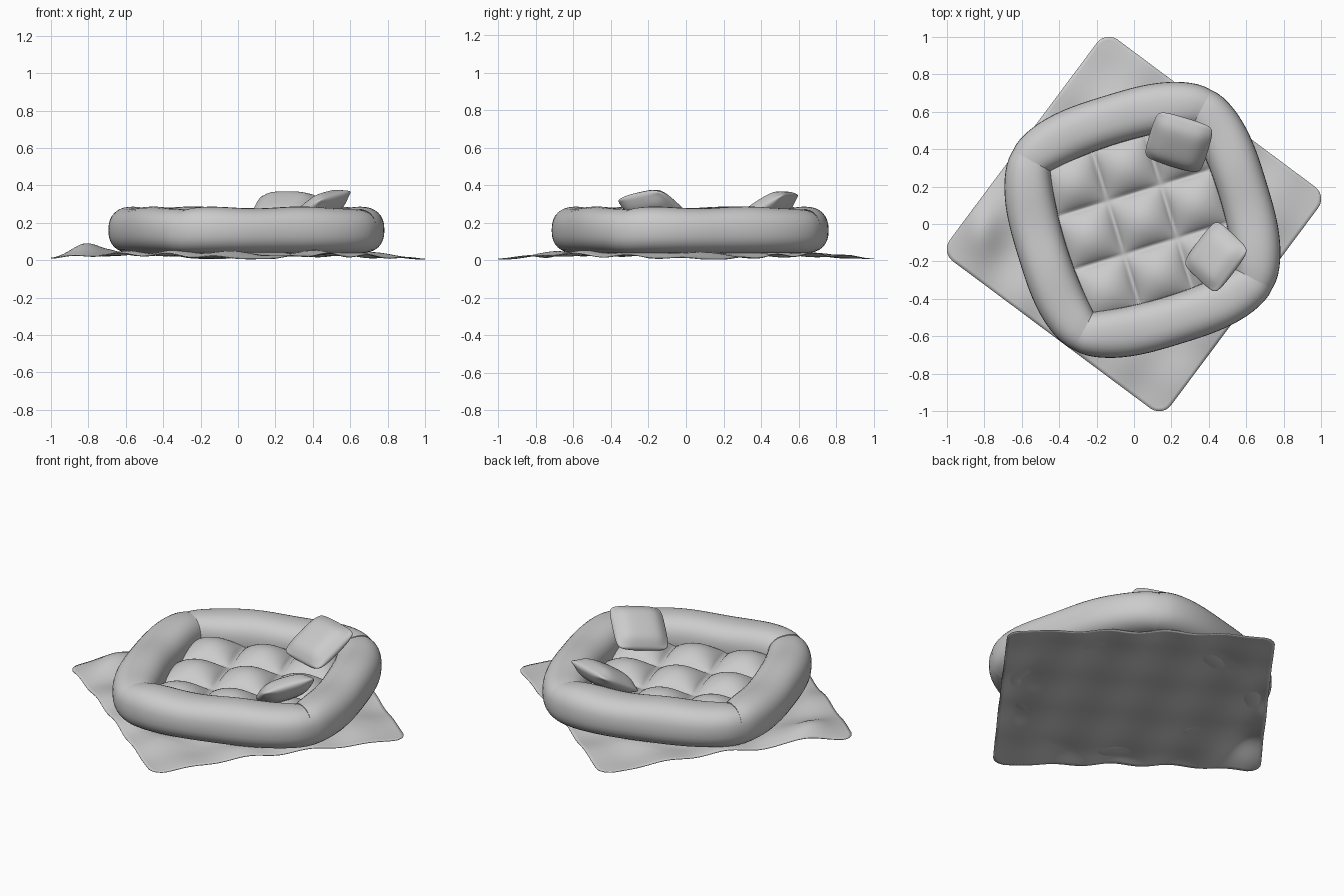
import bpy, bmesh, math
from math import sin, cos, pi, exp, radians
from mathutils import Matrix, Vector

if "Cube" in bpy.data.objects:
    bpy.data.objects.remove(bpy.data.objects["Cube"])

CX, CY = 0.045, 0.022      # bed centre
BED_TURN = radians(17)


def finish(bm, name):
    mesh = bpy.data.meshes.new(name)
    bmesh.ops.recalc_face_normals(bm, faces=bm.faces)
    bm.to_mesh(mesh)
    bm.free()
    for p in mesh.polygons:
        p.use_smooth = True
    ob = bpy.data.objects.new(name, mesh)
    bpy.context.collection.objects.link(ob)
    return ob


def surface(bm, nu, nv, fn, close_v=False):
    """Grid of quads from fn(i, j)."""
    vs = [[bm.verts.new(fn(i, j)) for j in range(nv)] for i in range(nu)]
    for i in range(nu - 1):
        for j in range(nv if close_v else nv - 1):
            k = (j + 1) % nv
            bm.faces.new((vs[i][j], vs[i + 1][j], vs[i + 1][k], vs[i][k]))


# Blanket: rounded square, rippled towards its edges, with one lifted corner
def blanket_point(i, j, n=81, h=0.738, r=0.08):
    u, v = ((2 * k / (n - 1) - 1) * h for k in (i, j))
    du, dv = abs(u) - (h - r), abs(v) - (h - r)
    if du > 0 and dv > 0:
        s = max(du, dv) / math.hypot(du, dv)
        u = math.copysign(h - r + du * s, u)
        v = math.copysign(h - r + dv * s, v)
    a = radians(8.3 + 45)
    x, y = u * cos(a) - v * sin(a), u * sin(a) + v * cos(a)
    fall = min(1, max(0, math.hypot(x, y) - 0.68) / 0.31)
    edge = (max(abs(u), abs(v)) / h) ** 4
    z = 0.030 + (0.005 + 0.006 * edge) * (sin(17 * u + 2 * v) + sin(19 * v - 3 * u + 1))
    z = z * (1 - 0.9 * fall) + 0.005
    z += 0.065 * exp(-((x + 0.82) ** 2 + 0.5 * (y + 0.03) ** 2) / 0.012)
    return (x, y, z)


bm = bmesh.new()
surface(bm, 81, 81, blanket_point)
blanket = finish(bm, "blanket")
sol = blanket.modifiers.new("thickness", 'SOLIDIFY')
sol.thickness = 0.004
sol.offset = 0

# Padded rim: four bulging bolsters that meet at mitred corners
SEG, RING = 33, 32
bm = bmesh.new()
for side in range(4):
    turn = BED_TURN + side * pi / 2

    def bolster(i, j):
        t = 2 * i / (SEG - 1) - 1
        outer = Vector((0.568 + 0.125 * (1 - abs(t) ** 3), 0.568 * t))
        outer *= 1 - 0.022 * abs(t) ** 12
        inner = Vector((0.394 + 0.035 * (1 - t * t), 0.394 * t))
        a = 2 * pi * j / RING
        c, s = cos(a), sin(a)
        e = 2 / 2.4
        w = math.copysign(abs(c) ** e, c)
        hgt = math.copysign(abs(s) ** e, s)
        p = (outer + inner) / 2 + (outer - inner) / 2 * w
        z = 0.16 + 0.122 * hgt + 0.005 * sin(6 * t) * max(0, hgt)
        z -= 0.012 * abs(t) ** 10 * max(0, hgt)
        return (CX + p.x * cos(turn) - p.y * sin(turn),
                CY + p.x * sin(turn) + p.y * cos(turn), z)
    surface(bm, SEG, RING, bolster, close_v=True)
finish(bm, "padded_rim")


# Tufted mattress: three by three puffy pads
def mattress_point(i, j, n=91):
    u, v = ((2 * k / (n - 1) - 1) * 0.47 for k in (i, j))
    puff = (abs(cos(pi * u / 0.3)) * abs(cos(pi * v / 0.3))) ** 0.6
    z = 0.13 + 0.085 * puff
    c, s = cos(BED_TURN), sin(BED_TURN)
    return (CX + u * c - v * s, CY + u * s + v * c, z)


bm = bmesh.new()
surface(bm, 91, 91, mattress_point)
finish(bm, "tufted_mattress")


# Pillows leaning on the rim
def pillow(name, loc, azimuth, tilt, spin, sx, sy, thick):
    bm = bmesh.new()
    bmesh.ops.create_cube(bm, size=2)
    bmesh.ops.subdivide_edges(bm, edges=bm.edges[:], cuts=5, use_grid_fill=True)
    for v in bm.verts:
        x, y, z = v.co
        # domed faces, thinner rounded rim, softened corners
        puff = (1 - 0.62 * x ** 4) * (1 - 0.62 * y ** 4)
        side = 1 - 0.09 * z * z * max(abs(x), abs(y)) ** 4
        corner = 1 - 0.07 * (x * y) ** 4
        v.co = (x * sx / 2 * side * corner, y * sy / 2 * side * corner, z * thick / 2 * puff)
    rot = (Matrix.Rotation(radians(azimuth), 4, 'Z') @ Matrix.Rotation(radians(tilt), 4, 'Y')
           @ Matrix.Rotation(radians(spin), 4, 'Z'))
    bm.transform(Matrix.Translation(loc) @ rot)
    ob = finish(bm, name)
    sub = ob.modifiers.new("soften", 'SUBSURF')
    sub.levels = sub.render_levels = 2


pillow("back_pillow", (0.24, 0.437, 0.272), 253, 31, 0, 0.31, 0.325, 0.125)
pillow("side_pillow", (0.438, -0.175, 0.275), 158, 33, -18, 0.29, 0.31, 0.125)
